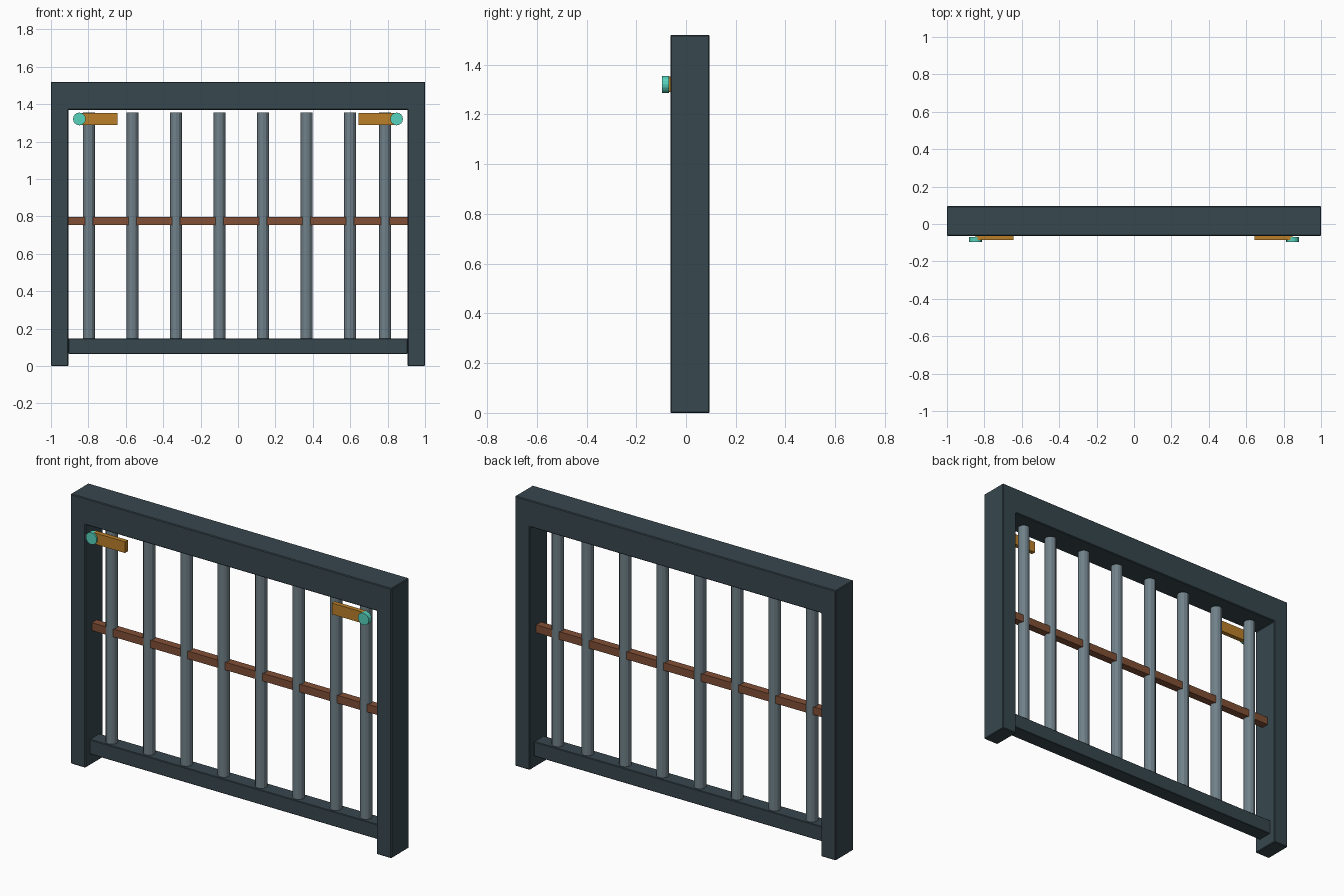
import bpy
import bmesh
import math
from mathutils import Matrix, Vector

if "Cube" in bpy.data.objects:
    bpy.data.objects.remove(bpy.data.objects["Cube"], do_unlink=True)


def material(name, rgb):
    lin = [(c / 255 / 12.92) if c < 11 else ((c / 255 + 0.055) / 1.055) ** 2.4 for c in rgb]
    mat = bpy.data.materials.new(name)
    mat.use_nodes = True
    mat.diffuse_color = (*lin, 1)
    mat.node_tree.nodes["Principled BSDF"].inputs["Base Color"].default_value = (*lin, 1)
    return mat


DARK = material("dark slate", (55, 71, 78))
STEEL = material("steel grey", (112, 129, 137))
RUST = material("rust brown", (129, 79, 53))
BRASS = material("brass orange", (187, 128, 42))
TEAL = material("teal", (86, 210, 188))


def finish(name, bm, mat, bevel=0):
    bmesh.ops.recalc_face_normals(bm, faces=bm.faces)
    mesh = bpy.data.meshes.new(name)
    bm.to_mesh(mesh)
    bm.free()
    mesh.materials.append(mat)
    obj = bpy.data.objects.new(name, mesh)
    bpy.context.collection.objects.link(obj)
    if bevel:
        mod = obj.modifiers.new("soft edges", "BEVEL")
        mod.width = bevel
        mod.segments = 1
    return obj


def box(name, low, high, mat, bevel=0):
    low, high = Vector(low), Vector(high)
    bm = bmesh.new()
    bmesh.ops.create_cube(bm, size=1)
    bmesh.ops.scale(bm, vec=high - low, verts=bm.verts)
    bmesh.ops.translate(bm, vec=(low + high) / 2, verts=bm.verts)
    return finish(name, bm, mat, bevel)


def cylinder(name, centre, radius, length, sides, mat, along_y=False):
    bm = bmesh.new()
    turn = Matrix.Rotation(math.pi / 2 if along_y else 0, 4, "X")
    bmesh.ops.create_cone(bm, cap_ends=True, segments=sides, radius1=radius, radius2=radius,
                          depth=length, matrix=Matrix.Translation(centre) @ turn)
    return finish(name, bm, mat)


FRONT, BACK, MID = -0.063, 0.095, 0.016
INNER, TOP, LINTEL = 0.907, 1.52, 1.37

# Outer frame: two posts and the lintel as one extruded profile
profile = [(-1, 0), (-INNER, 0), (-INNER, LINTEL), (INNER, LINTEL),
           (INNER, 0), (1, 0), (1, TOP), (-1, TOP)]
bm = bmesh.new()
face = bm.faces.new([bm.verts.new((x, FRONT, z)) for x, z in profile])
extruded = bmesh.ops.extrude_face_region(bm, geom=[face])["geom"]
bmesh.ops.translate(bm, vec=(0, BACK - FRONT, 0),
                    verts=[v for v in extruded if isinstance(v, bmesh.types.BMVert)])
finish("frame", bm, DARK, 0.004)

# Horizontal rails
box("bottom_rail", (-INNER, MID - 0.043, 0.065), (INNER, MID + 0.043, 0.148), DARK, 0.003)
box("cross_rail", (-INNER, MID - 0.022, 0.753), (INNER, MID + 0.022, 0.797), RUST)

# Upright bars: even spacing, with the last one pulled in beside the post
for i in range(8):
    x = min(-0.797 + i * 0.2328, 0.787)
    cylinder(f"bar_{i + 1}", (x, MID, 0.7475), 0.032, 1.215, 12, STEEL)

# Latch plates with round pins at the upper corners
for side, s in (("left", 1), ("right", -1)):
    xs = sorted((s * 0.645, s * 0.848))
    box(f"{side}_latch_plate", (xs[0], -0.0855, 1.29), (xs[1], -0.06, 1.353), BRASS)
    cylinder(f"{side}_latch_pin", (s * 0.848, -0.082, 1.321), 0.034, 0.027, 16, TEAL, True)
